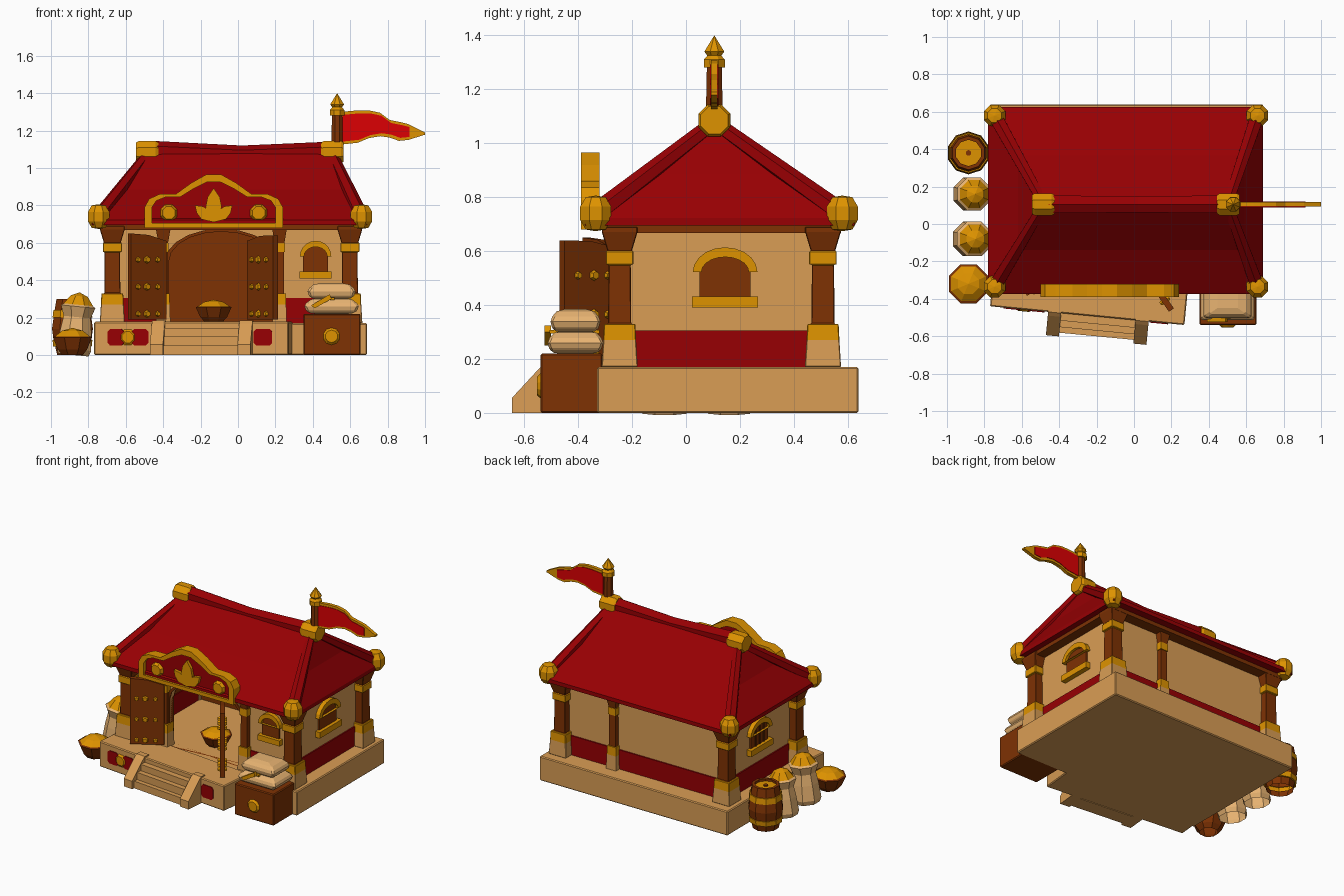
import bpy, bmesh
from math import pi, sin, cos, radians, atan2
from mathutils import Matrix, Vector

if "Cube" in bpy.data.objects:
    bpy.data.objects.remove(bpy.data.objects["Cube"])


def material(name, rgb):
    m = bpy.data.materials.new(name)
    m.use_nodes = True
    m.diffuse_color = (*rgb, 1)
    m.node_tree.nodes["Principled BSDF"].inputs["Base Color"].default_value = (*rgb, 1)
    return m


TAN = material("sandstone", (0.70, 0.34, 0.09))
RED = material("roof red", (0.31, 0.0, 0.001))
FLAG = material("banner red", (0.72, 0.0, 0.001))
GOLD = material("gold", (0.73, 0.29, 0.0))
WOOD = material("wood", (0.21, 0.032, 0.001))
DARK = material("dark wood", (0.10, 0.018, 0.001))
CLOTH = material("sack cloth", (0.82, 0.46, 0.17))
ID = Matrix.Identity(4)


def move(x, y, z=0, turn=0):
    return Matrix.Translation((x, y, z)) @ Matrix.Rotation(radians(turn), 4, 'Z')


def finish(name, bm, mats, mx=ID, bevel=0):
    bmesh.ops.remove_doubles(bm, verts=bm.verts, dist=1e-5)
    bmesh.ops.recalc_face_normals(bm, faces=bm.faces)
    me = bpy.data.meshes.new(name)
    bm.to_mesh(me)
    bm.free()
    for m in mats:
        me.materials.append(m)
    ob = bpy.data.objects.new(name, me)
    ob.matrix_world = mx
    bpy.context.scene.collection.objects.link(ob)
    if bevel:
        mod = ob.modifiers.new("bevel", 'BEVEL')
        mod.width, mod.segments = bevel, 1
    return ob


def loft(name, rings, mats, mx=ID, bevel=0, caps=True, close=False):
    """Skin rings of points; mats holds one material, or one per band."""
    bm = bmesh.new()
    rows = [[bm.verts.new(p) for p in ring] for ring in rings]
    kinds = list(dict.fromkeys(mats))
    n = len(rows[0])
    pairs = list(zip(rows, rows[1:])) + ([(rows[-1], rows[0])] if close else [])
    for k, (a, b) in enumerate(pairs):
        for i in range(n):
            f = bm.faces.new((a[i], a[(i + 1) % n], b[(i + 1) % n], b[i]))
            f.material_index = kinds.index(mats[min(k, len(mats) - 1)])
    if caps and not close:
        bm.faces.new(rows[0])
        bm.faces.new(rows[-1]).material_index = kinds.index(mats[-1])
    return finish(name, bm, kinds, mx, bevel)


def box(name, lo, hi, mat, mx=ID, bevel=0):
    ring = [(lo[0], lo[1]), (hi[0], lo[1]), (hi[0], hi[1]), (lo[0], hi[1])]
    return loft(name, [[(x, y, z) for x, y in ring] for z in (lo[2], hi[2])], [mat], mx, bevel)


def prism(name, pts, d0, d1, mat, mx=ID, axis='y'):
    put = (lambda a, b, d: (a, d, b)) if axis == 'y' else (lambda a, b, d: (d, a, b))
    return loft(name, [[put(a, b, d) for a, b in pts] for d in (d0, d1)], [mat], mx)


def lathe(name, prof, mats, n=8, mx=ID, bevel=0):
    rings = [[(r * cos(2 * pi * (i + .5) / n), r * sin(2 * pi * (i + .5) / n), z)
              for i in range(n)] for r, z in prof]
    return loft(name, rings, mats, mx, bevel, caps=prof[0][0] > 0 and prof[-1][0] > 0)


def frame(name, outer, inner, d0, d1, mat, mx=ID):
    rings = [[(x, d, z) for x, z in loop] for loop, d in
             ((outer, d0), (outer, d1), (inner, d1), (inner, d0))]
    return loft(name, rings, [mat], mx, close=True)


def beam(name, a, b, r0, r1, mat, n=6):
    a, b = Vector(a), Vector(b)
    mx = Matrix.Translation(a) @ (b - a).to_track_quat('Z', 'Y').to_matrix().to_4x4()
    return lathe(name, [(r0, 0), (r1, (b - a).length)], [mat], n, mx)


def arch(cx, z, rx, rz, n=10):
    return [(cx + rx * cos(pi * i / n), z + rz * sin(pi * i / n)) for i in range(n + 1)]


def disc(name, x, y, z, r, depth, mat, mx=ID, n=8):
    return lathe(name, [(r, 0), (r * .7, depth)], [mat], n,
                 mx @ Matrix.Translation((x, y, z)) @ Matrix.Rotation(pi / 2, 4, 'X'))


# Foundation and skewed front platform
box("foundation", (-.77, -.33, 0), (.69, .64, .17), TAN, bevel=.006)
P = move(-.25, -.49, 0, -5.5)
box("platform", (-.522, 0, 0), (.522, .25, .178), TAN, P, .006)
for x0, x1 in ((-.45, -.36), (-.32, -.23), (.335, .435)):
    prism("platform_panel", [(x0 + .015, .05), (x1 - .015, .05), (x1, .065), (x1, .125),
                             (x1 - .015, .14), (x0 + .015, .14), (x0, .125), (x0, .065)], -.005, .01, RED, P)
disc("platform_medallion", -.34, 0, .095, .046, .01, GOLD, P)

# Stairs with sloping cheeks
for i, (depth, top) in enumerate(((.105, .05), (.075, .1), (.04, .145))):
    box("stair_step", (-.2, -depth, 0), (.32, .0, top), TAN, P)
for x in (-.21, .26):
    prism("stair_cheek", [(-.125, 0), (-.125, .055), (-.02, .168), (.0, .185), (.04, .185), (.04, 0)],
          x, x + .07, TAN, P, 'x')

# Walls, with an arched doorway in front
DOOR = arch(-.09, .5, .28, .16)
prism("front_wall", [(-.66, .17), (-.66, .68), (.585, .68), (.585, .17), (.19, .17)] + DOOR + [(-.37, .17)],
      -.22, -.19, TAN)
box("left_wall", (.555, -.2, .17), (.585, .5, .68), TAN)
box("right_wall", (-.66, -.2, .17), (-.63, .5, .68), TAN)
box("back_wall", (-.64, .47, .17), (.57, .5, .68), TAN)
box("inner_back_lining", (-.63, .462, .17), (.555, .472, .68), WOOD)
box("inner_side_lining", (-.632, -.19, .3), (-.622, .465, .68), WOOD)
frame("doorway_frame", [(.21, .17)] + arch(-.09, .5, .3, .175) + [(-.39, .17)],
      [(.19, .17)] + DOOR + [(-.37, .17)], -.23, -.18, WOOD)
for name, lo, hi in (("front_left", (.21, -.228), (.57, -.2)), ("front_right", (-.65, -.228), (-.39, -.2)),
                     ("left", (.57, -.2), (.594, .5)), ("right", (-.669, -.2), (-.615, .5)),
                     ("back", (-.65, .48), (.57, .509))):
    box(name + "_wall_band", (*lo, .17), (*hi, .305), RED)

# Corner columns, and slim posts at the back and beside the door
Q = 2 ** .5
COLUMN = [(.067, .17), (.061, .27), (.058, .33), (.043, .33), (.041, .55),
          (.051, .55), (.051, .6), (.045, .6), (.066, .67), (.066, .69)]
PAINT = [TAN, GOLD, GOLD, WOOD, GOLD, GOLD, GOLD, WOOD, WOOD]
for x in (-.672, .598):
    for y in (-.246, .508):
        lathe("corner_column", [(r * Q, z) for r, z in COLUMN], PAINT, 4, move(x, y), .006)
for x, y in ((.2, .508), (.222, -.228), (-.4, -.228)):
    lathe("slim_post", [(r * Q * .58, z) for r, z in COLUMN], PAINT, 4, move(x, y))


# Arched windows
def window(name, mx):
    prism(name + "_shutter", [(.095, .43)] + arch(0, .525, .095, .065) + [(-.095, .43)], -.012, .01, WOOD, mx)
    frame(name + "_arch", arch(0, .522, .12, .092), arch(0, .522, .088, .056), -.03, .01, GOLD, mx)
    box(name + "_sill", (-.122, -.035, .39), (.122, .01, .432), GOLD, mx)


window("left_window", move(.585, .145, 0, 90))
window("right_window", move(-.66, .145, 0, -90))
window("front_window", move(.415, -.22, .058) @ Matrix.Diagonal((.7, 1, .9, 1)))
for y in (.1, .145, .19):
    box("right_window_bar", (-.677, y - .004, .43), (-.66, y + .004, .565), DARK)


# Open doors with studs
def door(name, a, b, za, zb):
    a, b = Vector(a), Vector(b)
    w = (b - a).length
    mx = Matrix.Translation((a.x, a.y, 0)) @ Matrix.Rotation(atan2(b.y - a.y, b.x - a.x), 4, 'Z')
    prism(name, [(0, .19), (w, .19), (w, zb), (w * .5, (za + zb) / 2 + .012), (0, za)], -.016, .016, WOOD, mx)
    for z in (.22, .365, .51):
        for x, r in ((.2, .016), (.45, .021), (.75, .016)):
            for turn in (0, pi):
                disc(name + "_stud", 0, -.015, 0, r, .014, GOLD,
                     mx @ Matrix.Translation((x * w, 0, z)) @ Matrix.Rotation(turn, 4, 'Z'), 6)


door("right_door", (-.58, -.37), (-.39, -.26), .65, .61)
door("left_door", (.06, -.26), (.2, -.46), .61, .64)

# Hipped roof
box("eave_beam", (-.73, -.31, .668), (.65, .575, .71), WOOD)
roof = [(-.78, .69, -.375, .625, .695), (-.78, .69, -.375, .625, .722),
        (-.62, .59, -.14, .365, .885), (-.49, .51, .07, .14, 1.085)]
loft("roof", [[(x0, y0, z), (x1, y0, z), (x1, y1, z), (x0, y1, z)] for x0, x1, y0, y1, z in roof], [RED])
BALL = [(0, -.066), (.04, -.06), (.062, -.025), (.062, .025), (.04, .06), (0, .066)]
for x, top in ((-.745, -.48), (.66, .5)):
    for y in (-.335, .58):
        beam("hip_beam", (x, y, .735), (top, .105, 1.075), .042, .03, RED)
        lathe("eave_knob", BALL, [GOLD], 8, move(x, y, .74))
beam("ridge_beam", (-.46, .105, 1.09), (.02, .105, 1.07), .055, .05, RED)
beam("ridge_beam", (.02, .105, 1.07), (.48, .105, 1.085), .05, .055, RED)
for x in (-.485, .505):
    lathe("ridge_cap", [(.055, -.06), (.064, -.045), (.064, .045), (.055, .06)], [GOLD], 8,
          move(x, .105, 1.085) @ Matrix.Rotation(pi / 2, 4, 'Y'))

# Flagpole and pennant
lathe("flagpole", [(.034, 1.1), (.03, 1.28), (.042, 1.28), (.042, 1.31), (.028, 1.325), (.04, 1.34), (0, 1.4)],
      [WOOD, GOLD], 8, move(.53, .105))
strip = [(.55, 1.125, 1.3), (.64, 1.135, 1.308), (.7, 1.16, 1.308), (.76, 1.17, 1.295), (.81, 1.163, 1.257),
         (.86, 1.145, 1.247), (.91, 1.15, 1.235), (1.0, 1.178, 1.19)]
prism("pennant_border", [(x, lo) for x, lo, hi in strip] + [(x, hi) for x, lo, hi in strip[::-1]], .093, .117, GOLD)
cloth = [(x + .008, lo + .016, hi - .016) for x, lo, hi in strip[:-1]]
prism("pennant_cloth", [(x, lo) for x, lo, hi in cloth] + [(x, hi) for x, lo, hi in cloth[::-1]], .089, .121, FLAG)

# Sign over the door
half = [(.37, .68), (.37, .79), (.345, .835), (.29, .86), (.2, .862), (.12, .92), (.04, .965)]
outer = [(-.13 + x, z) for x, z in half] + [(-.13 - x, z) for x, z in half[::-1]]
inner = [(-.13 + (x + .13) * .89, .79 + (z - .79) * .77) for x, z in outer]
frame("sign_frame", outer, inner, -.39, -.32, GOLD)
prism("sign_panel", inner, -.365, -.33, RED)
for turn, size in ((-48, 1.0), (0, 1.35), (48, 1.0)):
    leaf = Matrix.Translation((-.13, 0, .71)) @ Matrix.Rotation(radians(turn), 4, 'Y') @ Matrix.Scale(size, 4)
    prism("sign_leaf", [(0, 0), (.032, .06), (.024, .1), (0, .135), (-.024, .1), (-.032, .06)],
          -.385 / size, -.36 / size, GOLD, leaf)
for x in (-.37, .11):
    disc("sign_shell", x, -.36, .76, .052, .025, GOLD)

# Chest carrying two flat sacks
box("chest", (.35, -.54, 0), (.655, -.31, .22), WOOD, bevel=.006)
disc("chest_medallion", .5, -.538, .1, .048, .015, GOLD, n=10)
PILLOW = [(.5, -1), (.9, -.85), (1.05, -.3), (1.05, .2), (.8, .8), (.45, 1)]
for z, rx, ry in ((.262, .138, .098), (.341, .122, .088)):
    lathe("flat_sack", [(r * Q * rx, h * .044) for r, h in PILLOW], [CLOTH], 4,
          move(.5, -.41, z) @ Matrix.Diagonal((1, ry / rx, 1, 1)), .018)
box("sack_tie", (.48, -.506, .295), (.515, -.32, .308), GOLD)
prism("sack_tassel", [(.39, .265), (.41, .25), (.5, .3), (.49, .325)], -.525, -.5, GOLD)

# Goods along the right side, and a basket inside the doorway
lathe("barrel", [(.086, 0), (.097, .045), (.108, .045), (.112, .08), (.106, .08), (.115, .14), (.106, .2), (.112, .2),
                 (.107, .24), (.1, .24), (.09, .3), (.07, .3), (.07, .285), (.015, .285), (.015, .292), (0, .292)],
      [WOOD, GOLD, GOLD, GOLD, WOOD, WOOD, GOLD, GOLD, GOLD, WOOD, WOOD, WOOD, GOLD, WOOD], 10, move(-.885, .38))
lean = Matrix.Identity(4)
lean[0][2] = .2
for y, s in ((.16, .95), (-.08, 1)):
    lathe("open_sack", [(.088, 0), (.1, .03), (.09, .13), (.078, .2), (.1, .255), (.085, .265), (.05, .31), (0, .33)],
          [CLOTH, CLOTH, CLOTH, CLOTH, CLOTH, GOLD], 8, move(-.88, y) @ lean @ Matrix.Scale(s, 4))
for x, y, z, s in ((-.885, -.32, 0, 1), (-.13, -.056, .18, .92)):
    lathe("grain_basket", [(.06, 0), (.085, .03), (.113, .095), (.1, .1), (.06, .13), (0, .145)],
          [WOOD, WOOD, WOOD, GOLD], 8, move(x, y, z) @ Matrix.Diagonal((s, s, .8 if z else 1, 1)))
